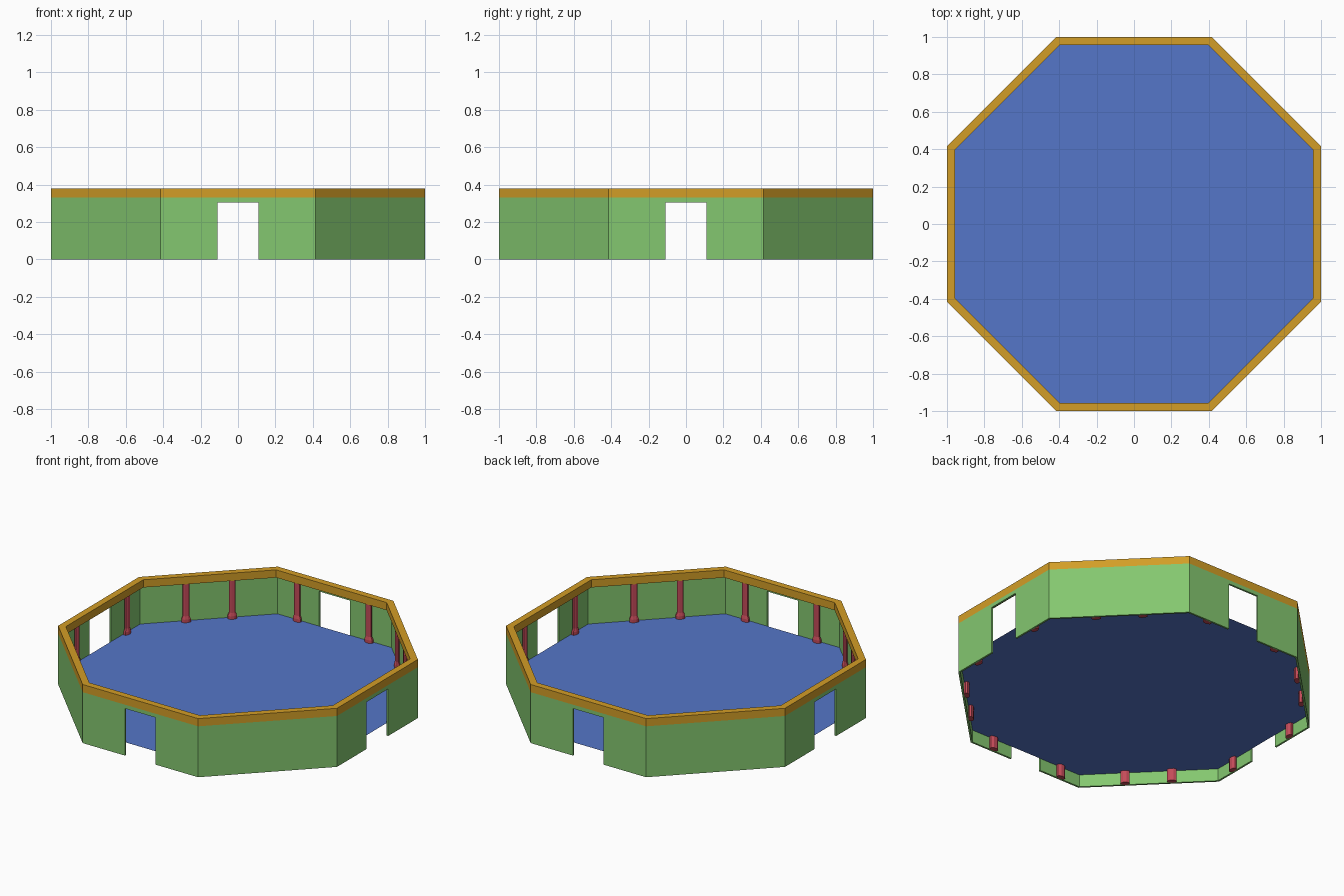
import bpy, bmesh
from math import tan, cos, sin, pi, radians
from mathutils import Matrix, Vector

if "Cube" in bpy.data.objects:
    bpy.data.objects.remove(bpy.data.objects["Cube"])

HALF = tan(pi / 8)          # half side length of an octagon with apothem 1
DOOR, DOOR_TOP = 0.11, 0.305
WALL_TOP, TOP, FLOOR = 0.33, 0.38, 0.08
THICK = 0.012


def material(name, rgb):
    m = bpy.data.materials.new(name)
    m.diffuse_color = (*rgb, 1)
    m.use_nodes = True
    m.node_tree.nodes["Principled BSDF"].inputs["Base Color"].default_value = m.diffuse_color
    return m


def finish(bm, name, mat):
    me = bpy.data.meshes.new(name)
    bm.to_mesh(me)
    bm.free()
    ob = bpy.data.objects.new(name, me)
    bpy.context.collection.objects.link(ob)
    me.materials.append(mat)
    return ob


def octagon(apothem, z):
    r = apothem / cos(pi / 8)
    return [Vector((r * cos(pi / 8 + i * pi / 4), r * sin(pi / 8 + i * pi / 4), z)) for i in range(8)]


green = material("wall_green", (0.23, 0.57, 0.16))
gold = material("trim_gold", (0.65, 0.34, 0.02))
blue = material("floor_blue", (0.09, 0.18, 0.58))
red = material("column_red", (0.55, 0.07, 0.10))

# Eight wall panels, every second one with a doorway
bm = bmesh.new()
xs = [-HALF, -DOOR, DOOR, HALF]
zs = [0, DOOR_TOP, WALL_TOP]
for k in range(8):
    rot = Matrix.Rotation(k * pi / 4, 4, 'Z')
    for i in range(3):
        for j in range(2):
            if k % 2 == 0 and i == 1 and j == 0:
                continue
            quad = [(xs[i], zs[j]), (xs[i + 1], zs[j]), (xs[i + 1], zs[j + 1]), (xs[i], zs[j + 1])]
            bm.faces.new([bm.verts.new(rot @ Vector((x, -1, z))) for x, z in quad])
bmesh.ops.remove_doubles(bm, verts=bm.verts, dist=1e-4)
walls = finish(bm, "walls", green)
sol = walls.modifiers.new("thickness", 'SOLIDIFY')
sol.thickness = THICK
sol.offset = -1
sol.use_even_offset = True

# Top trim ring
bm = bmesh.new()
rings = [[bm.verts.new(p) for p in octagon(a, z)]
         for a, z in ((1, WALL_TOP), (1, TOP), (0.957, TOP), (0.957, WALL_TOP))]
for a in range(4):
    r0, r1 = rings[a], rings[(a + 1) % 4]
    for i in range(8):
        n = (i + 1) % 8
        bm.faces.new([r0[i], r0[n], r1[n], r1[i]])
finish(bm, "top_trim", gold)

# Raised floor sheet
bm = bmesh.new()
bm.faces.new([bm.verts.new(p) for p in octagon(1 - THICK, FLOOR)])
finish(bm, "floor", blue)

# Columns with a wider foot, two per wall
SIDES = 8
profile = [(1.4, 0), (1.4, 0.10), (1.0, 0.12), (1.0, WALL_TOP)]
bm = bmesh.new()
for k in range(8):
    rot = Matrix.Rotation(k * pi / 4, 4, 'Z')
    offset = 0.257 if k % 2 == 0 else HALF / 3
    for x in (-offset, offset):
        loops = []
        for s, z in profile:
            loops.append([bm.verts.new(rot @ Vector((
                x + 0.021 * s * cos((i + 0.5) * 2 * pi / SIDES),
                -0.974 + 0.0125 * s * sin((i + 0.5) * 2 * pi / SIDES), z)))
                for i in range(SIDES)])
        for lo, hi in zip(loops, loops[1:]):
            for i in range(SIDES):
                n = (i + 1) % SIDES
                bm.faces.new([lo[i], lo[n], hi[n], hi[i]])
        bm.faces.new(loops[0][::-1])
        bm.faces.new(loops[-1])
finish(bm, "columns", red)
